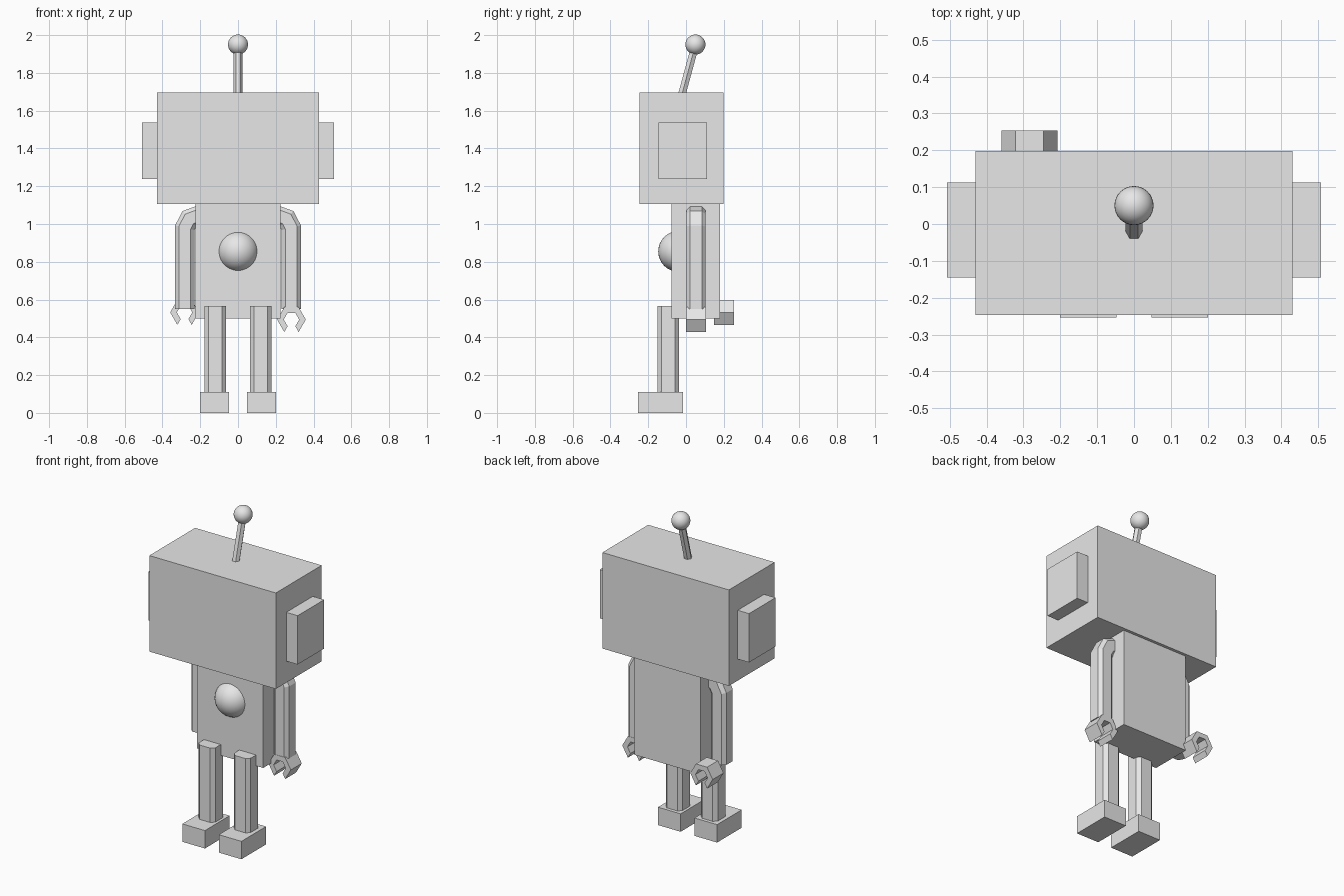
import bpy, bmesh, math
from mathutils import Vector

if "Cube" in bpy.data.objects:
    bpy.data.objects.remove(bpy.data.objects["Cube"])

grey = bpy.data.materials.new("light_grey")
grey.diffuse_color = (0.8, 0.8, 0.8, 1)
grey.use_nodes = True
grey.node_tree.nodes["Principled BSDF"].inputs["Base Color"].default_value = grey.diffuse_color


def finish(name, bm, smooth=False):
    bmesh.ops.recalc_face_normals(bm, faces=bm.faces[:])
    for f in bm.faces:
        f.smooth = smooth
    me = bpy.data.meshes.new(name)
    bm.to_mesh(me)
    bm.free()
    me.materials.append(grey)
    ob = bpy.data.objects.new(name, me)
    bpy.context.collection.objects.link(ob)
    return ob


def box(name, lo, hi):
    bm = bmesh.new()
    bmesh.ops.create_cube(bm, size=1)
    for v in bm.verts:
        v.co = [lo[i] + (v.co[i] + 0.5) * (hi[i] - lo[i]) for i in range(3)]
    return finish(name, bm)


def ball(name, centre, r):
    bm = bmesh.new()
    bmesh.ops.create_uvsphere(bm, u_segments=32, v_segments=16, radius=r)
    bmesh.ops.translate(bm, verts=bm.verts[:], vec=centre)
    return finish(name, bm, True)


def loft(name, rings):
    """Skin a list of equal closed rings and cap both ends."""
    bm = bmesh.new()
    loops = [[bm.verts.new(p) for p in ring] for ring in rings]
    n = len(loops[0])
    for a, b in zip(loops, loops[1:]):
        for i in range(n):
            j = (i + 1) % n
            bm.faces.new((a[i], a[j], b[j], b[i]))
    bm.faces.new(loops[0])
    bm.faces.new(loops[-1])
    return finish(name, bm)


def chamfered(r, c):
    """Square section with cut corners."""
    k = r - c
    return [(r, -k), (r, k), (k, r), (-k, r), (-r, k), (-r, -k), (-k, -r), (k, -r)]


def arm(name, s):
    path = [Vector(p) for p in ((0.19, 1.052), (0.258, 1.027), (0.282, 0.98), (0.282, 0.55))]
    rings = []
    for i, p in enumerate(path):
        d0 = (p - path[i - 1]).normalized() if i else None
        d1 = (path[i + 1] - p).normalized() if i < len(path) - 1 else None
        d0, d1 = d0 or d1, d1 or d0
        t = (d0 + d1).normalized()
        out = Vector((-t.y, t.x)) / t.dot(d0)      # mitred outward direction
        rings.append([(s * (p.x + out.x * u), 0.053 + v, p.y + out.y * u)
                      for u, v in chamfered(0.051, 0.02)])
    loft(name, rings)


def hand(name, cx, y0, y1, cz):
    """Open six-sided claw with the gap facing down."""
    angles = [math.radians(a) for a in range(-60, 241, 60)]
    outline = [(0.076 * math.cos(a), 0.076 * math.sin(a)) for a in angles]
    outline += [(0.041 * math.cos(a), 0.041 * math.sin(a)) for a in reversed(angles)]
    bm = bmesh.new()
    f, b = [[bm.verts.new((cx + x, y, cz + z)) for x, z in outline] for y in (y0, y1)]
    n = len(outline)
    for i in range(n):
        j = (i + 1) % n
        bm.faces.new((f[i], f[j], b[j], b[i]))
    for i in range(5):                             # front and back cheeks
        for v in (f, b):
            bm.faces.new((v[i], v[i + 1], v[n - 2 - i], v[n - 1 - i]))
    finish(name, bm)


# head, torso and chest dome
box("head", (-0.43, -0.247, 1.105), (0.43, 0.198, 1.695))
box("torso", (-0.225, -0.077, 0.5), (0.225, 0.18, 1.106))
ball("chest_dome", (0, -0.039, 0.855), 0.108)

# antenna
base, tip = Vector((0, -0.022, 1.685)), Vector((0, 0.05, 1.95))
axis = (tip - base).normalized()
side, up = Vector((1, 0, 0)), axis.cross(Vector((1, 0, 0)))
loft("antenna_rod", [[p + 0.023 * (side * math.cos(a) + up * math.sin(a))
                      for a in [i * math.pi / 3 for i in range(6)]] for p in (base, tip)])
ball("antenna_ball", tip, 0.053)

# paired parts
for label, s in (("left", -1), ("right", 1)):
    box(label + "_ear", (min(s * 0.42, s * 0.507), -0.145, 1.237),
        (max(s * 0.42, s * 0.507), 0.112, 1.537))
    arm(label + "_arm", s)
    loft(label + "_leg", [[(s * 0.12 + u, -0.093 + v, z) for u, v in chamfered(0.057, 0.021)]
                          for z in (0.1, 0.567)])
    box(label + "_foot", (s * 0.124 - 0.077, -0.254, 0), (s * 0.124 + 0.077, -0.015, 0.11))

# hands
hand("right_hand", 0.283, 0.0, 0.106, 0.494)
hand("left_hand", -0.283, 0.148, 0.254, 0.532)
